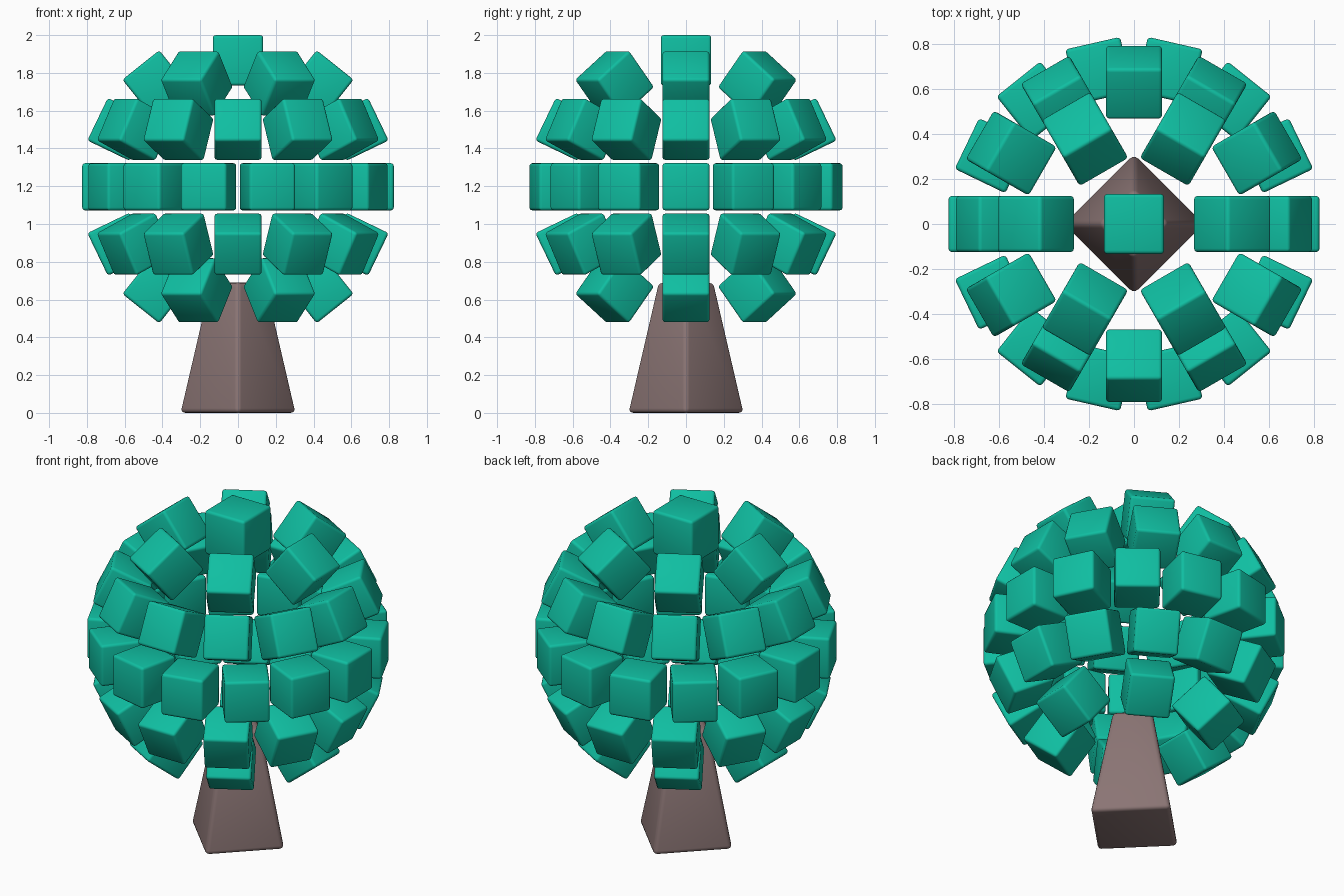
import bpy
from math import radians, pi, cos, sin
from mathutils import Matrix, Vector

default = bpy.data.objects.get("Cube")
if default:
    bpy.data.objects.remove(default, do_unlink=True)


def make_material(name, color):
    mat = bpy.data.materials.new(name)
    mat.use_nodes = True
    mat.diffuse_color = color
    mat.node_tree.nodes["Principled BSDF"].inputs["Base Color"].default_value = color
    return mat


LEAF = make_material("leaf_teal", (0.005, 0.52, 0.36, 1))
BARK = make_material("bark_brown", (0.258, 0.178, 0.176, 1))


def finish(obj, name, mat, bevel):
    """Name, colour and soften the edges of the active object."""
    obj.name = name
    obj.data.materials.append(mat)
    mod = obj.modifiers.new("soft_edges", "BEVEL")
    mod.width = bevel
    mod.segments = 3
    mod.limit_method = "ANGLE"
    mod.angle_limit = radians(30)
    bpy.ops.object.modifier_apply(modifier=mod.name)
    bpy.ops.object.shade_smooth_by_angle(angle=radians(40))


def leaf_block(name, azimuth, latitude, radius, size):
    """Rounded cube facing outward on the crown sphere."""
    bpy.ops.mesh.primitive_cube_add(size=size)
    obj = bpy.context.object
    finish(obj, name, LEAF, 0.016)
    pos = Vector((cos(latitude) * cos(azimuth), cos(latitude) * sin(azimuth), sin(latitude)))
    obj.matrix_world = (Matrix.Translation(CROWN + pos * radius)
                        @ Matrix.Rotation(azimuth, 4, "Z")
                        @ Matrix.Rotation(-latitude, 4, "Y"))


# Trunk: tapered square post turned corner-on
HEIGHT = 0.69
bpy.ops.mesh.primitive_cone_add(vertices=4, radius1=0.315, radius2=0.155, depth=HEIGHT,
                                location=(0, 0, HEIGHT / 2))
finish(bpy.context.object, "trunk", BARK, 0.025)

# Crown: rings of blocks around a sphere, plus one block on top
CROWN = Vector((0, 0, 1.197))
STEP = pi / 7
RINGS = {"lowest": (-2, 6), "lower": (-1, 12), "middle": (0, 14),
         "upper": (1, 12), "highest": (2, 6)}
for ring, (level, count) in RINGS.items():
    for i in range(count):
        leaf_block(f"{ring}_leaf_block_{i + 1}", 2 * pi * i / count, level * STEP, 0.70, 0.25)

bpy.ops.mesh.primitive_cube_add(size=0.267, location=(0, 0, 1.8665))
finish(bpy.context.object, "top_leaf_block", LEAF, 0.016)
